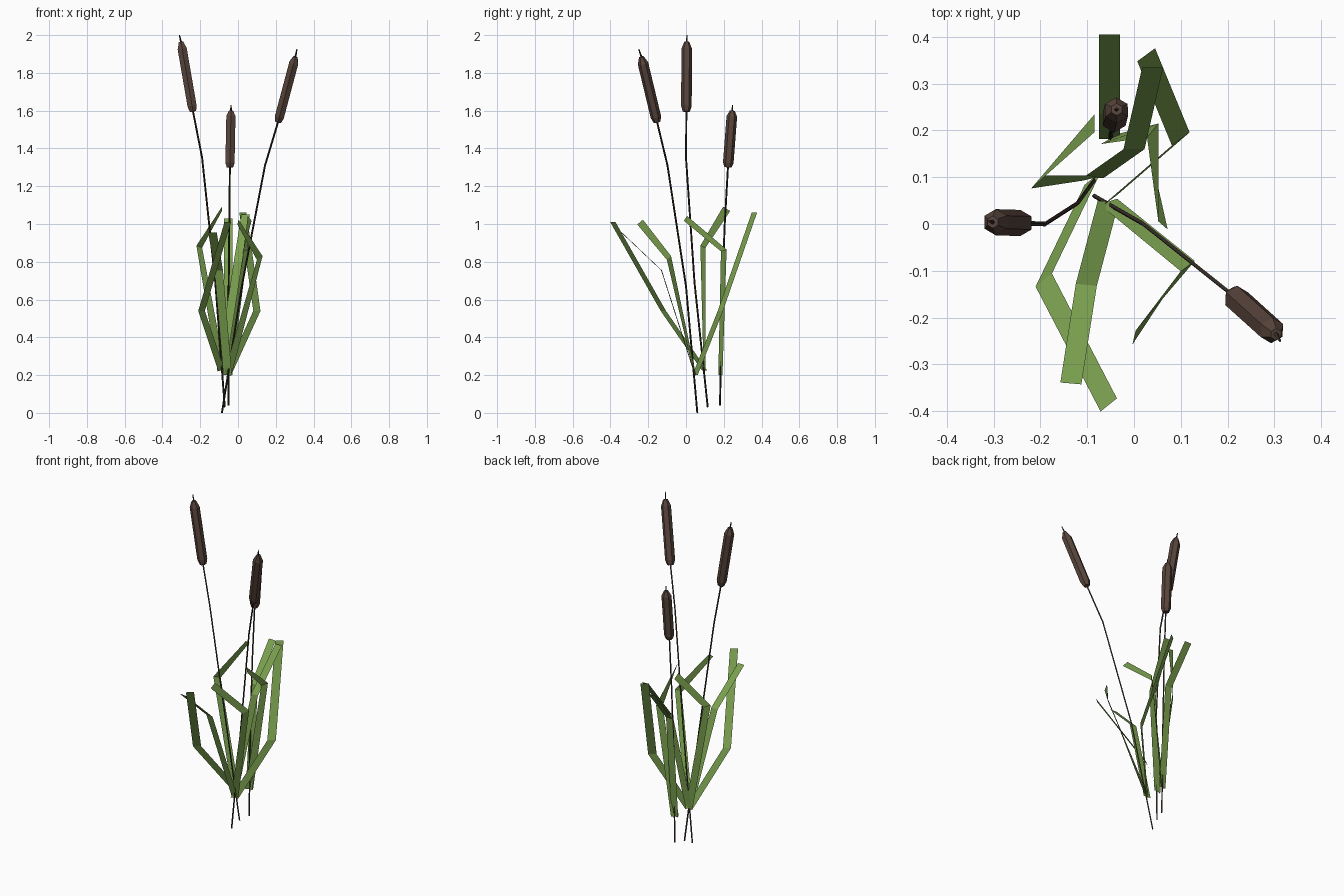
import bpy, bmesh, math
from mathutils import Vector

if "Cube" in bpy.data.objects:
    bpy.data.objects.remove(bpy.data.objects["Cube"])


def material(name, rgb):
    m = bpy.data.materials.new(name)
    m.diffuse_color = (*rgb, 1)
    m.use_nodes = True
    m.node_tree.nodes["Principled BSDF"].inputs["Base Color"].default_value = m.diffuse_color
    return m


GREEN = material("leaf_green", (0.20, 0.36, 0.08))
BROWN = material("head_brown", (0.10, 0.06, 0.045))
STEM = material("stem_brown", (0.04, 0.028, 0.022))


def finish(bm, name, mat):
    mesh = bpy.data.meshes.new(name)
    bm.to_mesh(mesh)
    bm.free()
    mesh.materials.append(mat)
    bpy.context.collection.objects.link(bpy.data.objects.new(name, mesh))


def loft(name, path, radii, sides, mat):
    """Flat-sided tube along a path, capped at both ends."""
    bm = bmesh.new()
    pts = [Vector(p) for p in path]
    rings = []
    for i, (p, r) in enumerate(zip(pts, radii)):
        d = (pts[min(i + 1, len(pts) - 1)] - pts[max(i - 1, 0)]).normalized()
        u = (Vector((0, 1, 0)) - d * d.y).normalized()
        v = u.cross(d)
        rings.append([bm.verts.new(p + r * (math.cos(a) * u + math.sin(a) * v))
                      for a in (2 * math.pi * k / sides for k in range(sides))])
    for a, b in zip(rings, rings[1:]):
        for k in range(sides):
            n = (k + 1) % sides
            bm.faces.new((a[k], a[n], b[n], b[k]))
    bm.faces.new(rings[0])
    bm.faces.new(rings[-1])
    bmesh.ops.recalc_face_normals(bm, faces=bm.faces)
    finish(bm, name, mat)


def cattail(name, stem, bottom, top, tip):
    """Thin bent stem, tapered seed head and a spike on top."""
    loft(name + "_stem", stem + [bottom, top, tip], [0.005] * (len(stem) + 2) + [0.003], 4, STEM)
    b, t = Vector(bottom), Vector(top)
    loft(name + "_head", [b.lerp(t, f) for f in (0, 0.08, 0.9, 1)],
         [0.019, 0.028, 0.028, 0.013], 6, BROWN)


def leaf(name, points, widths):
    """Flat folded ribbon; each width vector spans the ribbon at its point."""
    bm = bmesh.new()
    rows = []
    for p, w in zip(points, widths):
        p, w = Vector(p), Vector(w) / 2
        rows.append((bm.verts.new(p - w), bm.verts.new(p + w)))
    for a, b in zip(rows, rows[1:]):
        bm.faces.new((a[0], a[1], b[1], b[0]))
    finish(bm, name, GREEN)


# Three cattails
cattail("tall_cattail", [(-.07, .115, .03), (-.12, .045, .69), (-.19, 0, 1.35)],
        (-.238, .002, 1.595), (-.302, .004, 1.965), (-.31, .006, 2.0))
cattail("leaning_cattail", [(-.085, .06, 0), (.02, .0, .67), (.143, -.098, 1.31)],
        (.212, -.153, 1.54), (.304, -.236, 1.885), (.312, -.25, 1.925))
cattail("short_cattail", [(-.05, .18, .04), (-.05, .19, .6), (-.046, .205, 1.0)],
        (-.043, .222, 1.3), (-.037, .245, 1.6), (-.037, .247, 1.63))

# Leaves around the tall cattail
A = (-.088, .098, .225)
leaf("tall_leaf_back", [A, (.0, .16, .8), (.04, .335, 1.05)], [(.045, 0, 0)] * 3)
leaf("tall_leaf_left", [A, (-.205, .09, .88), (-.085, .215, 1.08)],
     [(.04, .01, .01), (.03, .028, -.01), (0, .038, -.022)])
leaf("tall_leaf_front", [A, (-.193, -.12, .54), (-.054, -.387, 1.01)], [(.035, .028, 0)] * 3)

# Leaves around the leaning cattail
B = (-.055, .048, .2)
leaf("leaning_leaf_back", [B, (.1, .182, .54), (.026, .362, 1.06)], [(.038, .028, 0)] * 3)
leaf("leaning_leaf_front", [B, (-.102, -.13, .755), (-.135, -.341, .955)], [(.045, -.004, 0)] * 3)
leaf("leaning_leaf_right", [B, (.115, -.09, .82), (.0, -.243, 1.01)],
     [(.038, .012, -.008), (.03, .022, .02), (.007, .03, .025)])

# Leaves around the short cattail
C = (-.052, .182, .2)
leaf("short_leaf_back", [C, (-.052, .235, .82), (-.052, .405, 1.03)], [(.045, 0, 0)] * 3)
leaf("short_leaf_right", [C, (.04, .2, .86), (.062, -.003, 1.03)],
     [(.038, .022, 0), (.024, .03, .01), (-.02, .017, .025)])
